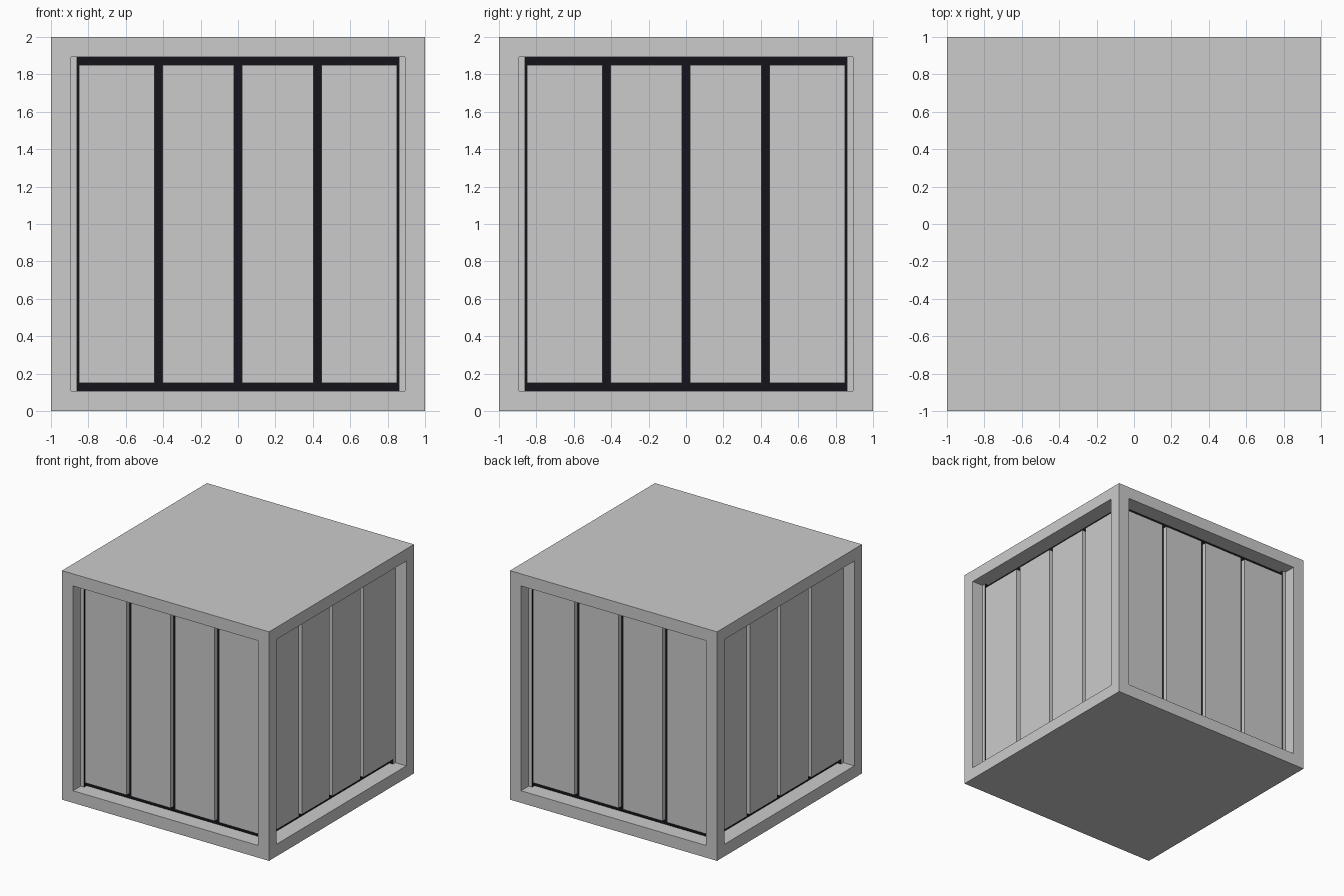
import bpy, bmesh, math
from mathutils import Matrix

if "Cube" in bpy.data.objects:
    bpy.data.objects.remove(bpy.data.objects["Cube"])

HALF = 1.0        # half the crate size
BORDER = 0.15     # frame width around each side panel
FLOOR = 0.14      # depth of the dark backing
FACE = 0.10       # depth of the plank faces
GAP = 0.042       # gap between planks
PITCH = (2 * (HALF - BORDER)) / 4

dark = bpy.data.materials.new("dark_backing")
dark.diffuse_color = (0.007, 0.007, 0.011, 1)
dark.use_nodes = True
dark.node_tree.nodes["Principled BSDF"].inputs["Base Color"].default_value = dark.diffuse_color
grey = bpy.data.materials.new("grey_board")
grey.diffuse_color = (0.8, 0.8, 0.8, 1)
grey.use_nodes = True
grey.node_tree.nodes["Principled BSDF"].inputs["Base Color"].default_value = grey.diffuse_color


def add_object(name, bm, mats=()):
    mesh = bpy.data.meshes.new(name)
    bm.to_mesh(mesh)
    bm.free()
    for m in mats:
        mesh.materials.append(m)
    obj = bpy.data.objects.new(name, mesh)
    bpy.context.collection.objects.link(obj)
    return obj


# Frame: a cube with each side inset and pushed in to a dark backing
bm = bmesh.new()
bmesh.ops.create_cube(bm, size=2 * HALF, matrix=Matrix.Translation((0, 0, HALF)))
bm.normal_update()
sides = [f for f in bm.faces if abs(f.normal.z) < 0.5]
bmesh.ops.inset_individual(bm, faces=sides, thickness=BORDER, depth=0)
for f in sides:
    n = f.normal.copy()
    walls = bmesh.ops.extrude_discrete_faces(bm, faces=[f])["faces"]
    for g in walls:
        bmesh.ops.translate(bm, verts=list(g.verts), vec=-n * FLOOR)
        g.material_index = 1
add_object("crate_frame", bm, (grey, dark))

# Planks: four upright boards in every side
inner = HALF - BORDER
for side, label in enumerate(("front", "right", "back", "left")):
    turn = Matrix.Rotation(side * math.pi / 2, 4, "Z")
    for i in range(4):
        x0 = -inner + i * PITCH + (GAP / 2 if i > 0 else 0)
        x1 = -inner + (i + 1) * PITCH - (GAP / 2 if i < 3 else 0)
        place = Matrix.Translation(((x0 + x1) / 2, -HALF + (FACE + FLOOR) / 2, HALF))
        size = Matrix.Diagonal((x1 - x0, FLOOR - FACE, 2 * inner, 1))
        bm = bmesh.new()
        bmesh.ops.create_cube(bm, size=1, matrix=turn @ place @ size)
        add_object(f"{label}_plank_{i + 1}", bm)
